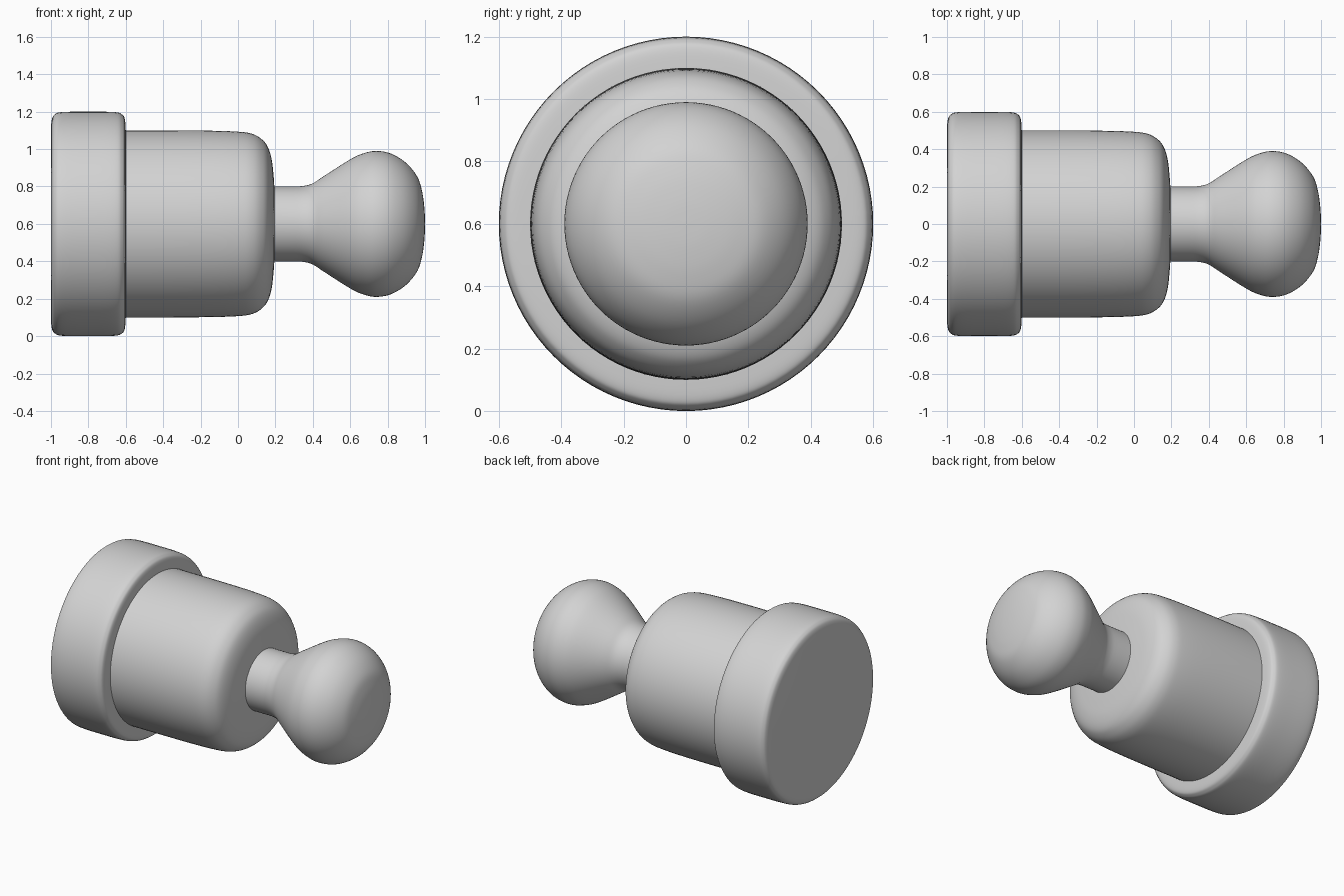
import bpy
import bmesh
from math import radians
from mathutils import Matrix, Vector

old = bpy.data.objects.get("Cube")
if old:
    bpy.data.objects.remove(old, do_unlink=True)

AXIS_HEIGHT = 0.6
SIDES = 96

grey = bpy.data.materials.new("light_grey")
grey.use_nodes = True
grey.diffuse_color = (0.65, 0.65, 0.65, 1)
grey.node_tree.nodes["Principled BSDF"].inputs["Base Color"].default_value = grey.diffuse_color


def smooth_profile(points, steps=5):
    """Pass a flowing curve through (x, radius) points."""
    pts = [Vector(p) for p in points]
    pts = [pts[0]] + pts + [pts[-1]]
    out = []
    for a, b, c, d in zip(pts, pts[1:], pts[2:], pts[3:]):
        for i in range(steps):
            t = i / steps
            out.append(0.5 * (2 * b + (c - a) * t + (2 * a - 5 * b + 4 * c - d) * t * t
                              + (3 * b - a - 3 * c + d) * t ** 3))
    return out + [pts[-1]]


def turned_part(name, profile):
    """Turn a profile about the long axis."""
    bm = bmesh.new()
    verts = [bm.verts.new((p[0], 0, max(p[1], 0))) for p in profile]
    edges = [bm.edges.new(pair) for pair in zip(verts, verts[1:])]
    bmesh.ops.spin(bm, geom=verts + edges, axis=(1, 0, 0), cent=(0, 0, 0),
                   angle=radians(360), steps=SIDES)
    bmesh.ops.remove_doubles(bm, verts=bm.verts, dist=0.0001)
    bmesh.ops.recalc_face_normals(bm, faces=bm.faces)
    bm.transform(Matrix.Translation((0, 0, AXIS_HEIGHT)))
    mesh = bpy.data.meshes.new(name)
    bm.to_mesh(mesh)
    bm.free()
    mesh.materials.append(grey)
    obj = bpy.data.objects.new(name, mesh)
    bpy.context.collection.objects.link(obj)
    bpy.ops.object.select_all(action="DESELECT")
    obj.select_set(True)
    bpy.context.view_layer.objects.active = obj
    bpy.ops.object.shade_smooth_by_angle(angle=radians(40))
    return obj


# Wide flange with softly rounded rims
rim = [(-1, 0.52), (-0.995, 0.56), (-0.98, 0.585), (-0.94, 0.598), (-0.8, 0.6),
       (-0.66, 0.598), (-0.62, 0.585), (-0.605, 0.56), (-0.6, 0.5)]
turned_part("flange", [(-1, 0)] + smooth_profile(rim) + [(-0.6, 0)])

# Barrel with a rounded shoulder
barrel = [(-0.61, 0.5), (-0.2, 0.499), (0, 0.493), (0.08, 0.48), (0.13, 0.45),
          (0.16, 0.41), (0.18, 0.345), (0.19, 0.26), (0.195, 0.19)]
turned_part("barrel", [(-0.61, 0)] + smooth_profile(barrel) + [(0.195, 0)])

# Narrow neck flowing into the rounded knob
knob = [(0.3, 0.2), (0.35, 0.203), (0.4, 0.217), (0.46, 0.256), (0.6, 0.345),
        (0.67, 0.377), (0.74, 0.39), (0.82, 0.375), (0.9, 0.325), (0.96, 0.25),
        (0.985, 0.17), (0.997, 0.08), (1, 0)]
turned_part("neck_and_knob", [(0.18, 0), (0.18, 0.2)] + smooth_profile(knob))
